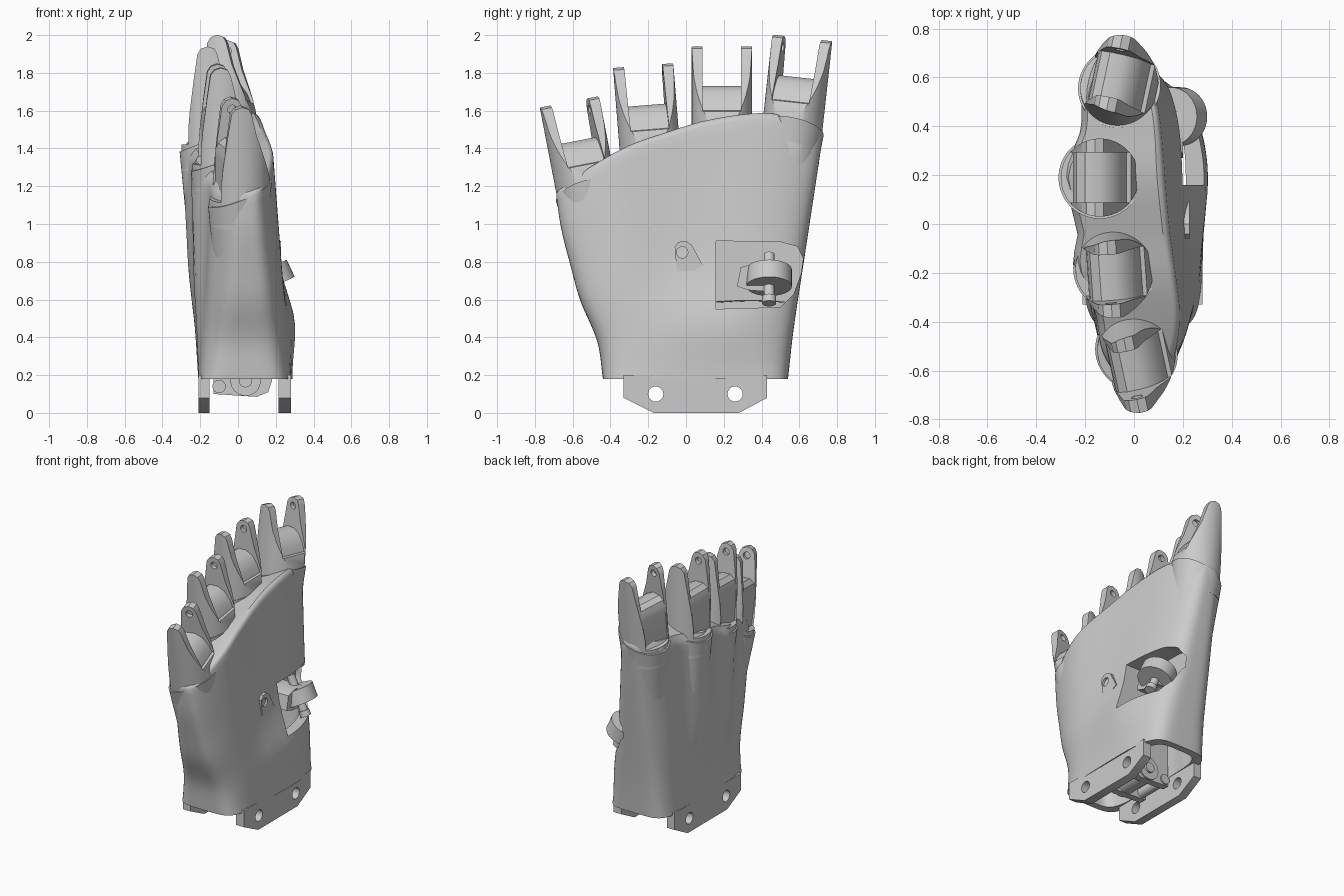
import bpy, bmesh, math
from mathutils import Matrix, Vector

if "Cube" in bpy.data.objects:
    bpy.data.objects.remove(bpy.data.objects["Cube"])

grey = bpy.data.materials.new("light_grey_plastic")
grey.use_nodes = True
grey.diffuse_color = (0.6, 0.6, 0.6, 1)
grey.node_tree.nodes["Principled BSDF"].inputs["Base Color"].default_value = grey.diffuse_color


def make(name, bm):
    bmesh.ops.recalc_face_normals(bm, faces=bm.faces)
    mesh = bpy.data.meshes.new(name)
    bm.to_mesh(mesh)
    bm.free()
    mesh.materials.append(grey)
    obj = bpy.data.objects.new(name, mesh)
    bpy.context.collection.objects.link(obj)
    return obj


def prism(name, points, axis, low, high):
    """Extrude an outline along x (points are y, z) or y (points are x, z)."""
    bm = bmesh.new()
    place = (lambda a, b, d: (d, a, b)) if axis == "x" else (lambda a, b, d: (a, d, b))
    face = bm.faces.new([bm.verts.new(place(a, b, low)) for a, b in points])
    new = bmesh.ops.extrude_face_region(bm, geom=[face])["geom"]
    shift = place(0, 0, high - low)
    bmesh.ops.translate(bm, vec=shift, verts=[v for v in new if isinstance(v, bmesh.types.BMVert)])
    return make(name, bm)


def rod(name, start, end, radius, sides=40, end_radius=None):
    start, end = Vector(start), Vector(end)
    turn = (end - start).to_track_quat("Z", "Y").to_matrix().to_4x4()
    bm = bmesh.new()
    bmesh.ops.create_cone(bm, cap_ends=True, segments=sides, radius1=radius,
                          radius2=end_radius or radius, depth=(end - start).length,
                          matrix=Matrix.Translation((start + end) / 2) @ turn)
    return make(name, bm)


def combine(obj, tool, operation="DIFFERENCE"):
    mod = obj.modifiers.new("cut", "BOOLEAN")
    mod.operation, mod.object, mod.solver = operation, tool, "EXACT"
    bpy.context.view_layer.objects.active = obj
    bpy.ops.object.modifier_apply(modifier=mod.name)
    bpy.data.objects.remove(tool)


def smooth(obj, angle=35):
    bpy.ops.object.select_all(action="DESELECT")
    obj.select_set(True)
    bpy.context.view_layer.objects.active = obj
    bpy.ops.object.shade_smooth_by_angle(angle=math.radians(angle))


def curve(points):
    """Smooth interpolation through (position, value) points."""
    n = len(points)
    slope = []
    for i in range(n):
        (a, b), (c, d) = points[max(i - 1, 0)], points[min(i + 1, n - 1)]
        slope.append((d - b) / (c - a))

    def value(x):
        x = min(max(x, points[0][0]), points[-1][0])
        i = max(k for k in range(n - 1) if points[k][0] <= x)
        (a, b), (c, d) = points[i], points[i + 1]
        h, s = c - a, (x - a) / (c - a)
        return (b * (1 + 2 * s) * (1 - s) ** 2 + slope[i] * h * s * (1 - s) ** 2
                + d * s * s * (3 - 2 * s) + slope[i + 1] * h * s * s * (s - 1))
    return value


# Palm shell: lofted rounded sections, scalloped at the knuckles, open at the wrist
outer_edge = curve([(0, -.44), (.2, -.47), (.42, -.56), (.6, -.61), (.8, -.66), (1, -.69)])
thumb_edge = curve([(0, .54), (.2, .57), (.5, .63), (.8, .69), (1, .73)])
back_top = curve([(-.69, -.1), (-.54, -.16), (-.36, -.17), (-.18, -.25), (0, -.23),
                  (.19, -.3), (.38, -.23), (.55, -.24), (.73, -.22)])
back_swell = curve([(0, 0), (.18, .2), (.42, .56), (.6, .7), (1, 1)])
palm_top = curve([(-.69, .2), (-.4, .2), (-.2, .17), (0, .14), (.3, .12), (.73, .11)])
rim = curve([(-.69, 1.17), (-.5, 1.3), (-.3, 1.41), (-.1, 1.48), (.1, 1.54), (.4, 1.58),
             (.6, 1.55), (.73, 1.5)])
WRIST, SIDES = .18, 112


def section_point(t, scale, angle):
    blend = min(t, 1)
    power = 5 - 2.1 * blend ** .5
    c, s = math.cos(angle), math.sin(angle)
    u = math.copysign(abs(c) ** (2 / power), c) * (.6 + .4 * scale)
    w = math.copysign(abs(s) ** (2 / power), s) * scale
    y0, y1 = outer_edge(blend), thumb_edge(blend)
    y = (y0 + y1) / 2 + u * (y1 - y0) / 2
    top_y = .02 + .71 * u
    bulge = .055 * math.exp(-((t - .22) / .16) ** 2 - ((y - .2) / .3) ** 2)
    palm = .28 + (palm_top(top_y) - .28) * blend + bulge
    back = -.21 + (back_top(top_y) + .21) * back_swell(blend)
    x = (palm + back) / 2 + w * (palm - back) / 2
    z = WRIST + t * (rim(top_y) - WRIST - .18 * t * min(w, 0) ** 2)
    return x, y, z


bm = bmesh.new()
rows = [(.3, .75), (0, .75)] + [(i / 24 * .98, 1) for i in range(25)]
rows += [(.994, .98), (1.002, .93), (1.005, .86)]
rings = [[bm.verts.new(section_point(t, k, 2 * math.pi * (i + .5) / SIDES)) for i in range(SIDES)]
         for t, k in rows]
for low, high in zip(rings, rings[1:]):
    for i in range(SIDES):
        j = (i + 1) % SIDES
        bm.faces.new((low[i], low[j], high[j], high[i]))
for ring in (rings[0], rings[-1]):
    for i in range(SIDES // 2 - 1):
        bm.faces.new((ring[i], ring[i + 1], ring[SIDES - 2 - i], ring[SIDES - 1 - i]))
palm = make("palm_shell", bm)

# Thumb window
window = [(.16, .55), (.5, .56), (.57, .63), (.61, .74), (.62, .82), (.59, .88), (.5, .905), (.16, .91)]
combine(palm, prism("window_cutter", window, "x", .03, .6))
smooth(palm)

# Wrist flaps with screw holes
flap = [(-.33, .2), (-.33, .08), (-.17, 0), (.28, 0), (.43, .08), (.43, .2)]
for name, low, high in (("palm_wrist_flap", .215, .28), ("back_wrist_flap", -.21, -.15)):
    obj = prism(name, flap, "x", low, high)
    for y in (-.16, .26):
        combine(obj, rod("hole_cutter", (low - .1, y, .1), (high + .1, y, .1), .04))
    smooth(obj)

# Finger knuckles: a post trimmed to two tapered prongs around a rounded stop, set in a slanted cup
prong = [(-.17, -.2), (.17, -.2), (.165, .0), (.12, .14), (.06, .3), (.03, .42), (.015, .448), (-.02, .46),
         (-.055, .448), (-.075, .42), (-.095, .28), (-.115, .12), (-.125, 0), (-.17, -.08)]
slot = [(-.2, -.06), (-.11, -.06), (-.11, .18), (-.095, .225), (-.06, .25), (0, .25), (.05, .225),
        (.09, .17), (.11, .12), (.2, .1), (.2, .6), (-.2, .6)]
fingers = [("little", .01, -.53, 1.195, .19, 12), ("ring", -.08, -.19, 1.38, .08, 4),
           ("middle", -.14, .19, 1.48, 0, 0), ("index", -.06, .565, 1.528, -.11, -12)]
for name, x, y, z, tilt, yaw in fingers:
    obj = rod(name + "_finger_knuckle", (0, 0, -.2), (0, 0, .5), .16, 64)
    combine(obj, prism("prong_cutter", prong, "y", -.3, .3), "INTERSECT")
    combine(obj, prism("slot_cutter", slot, "y", -.102, .102))
    combine(obj, rod("pin_cutter", (-.02, -.13, .4), (-.02, .13, .4), .024, 24))
    cup = rod(name + "_finger_cup", (0, 0, -.45), (0, 0, 0), .135, 64, .169)
    for v in cup.data.vertices:
        if v.co.z > -.1:
            v.co.z += .4 * v.co.x - .03
    for part in (obj, cup):
        part.matrix_world = (Matrix.Translation((x, y, z)) @ Matrix.Rotation(tilt, 4, "X")
                             @ Matrix.Rotation(math.radians(yaw), 4, "Z"))
        smooth(part)

# Thumb joint: tilted barrel, hinge pin and arm
centre, axis = Vector((.17, .44, .715)), Vector((.42, 0, -.9)).normalized()
smooth(rod("thumb_barrel", centre - axis * .05, centre + axis * .05, .12))
smooth(rod("thumb_pin", centre - axis * .14, centre + axis * .15, .028, 24))
smooth(rod("thumb_pin_head", centre + axis * .11, centre + axis * .15, .037, 24))
arm = [(.27, .67), (.33, .65), (.46, .64), (.46, .78), (.36, .79), (.29, .77)]
smooth(prism("thumb_arm", arm, "x", .02, .2))

# Cord guide on the palm
guide = [(-.06, .88), (-.04, .905), (0, .91), (.03, .89), (.09, .78), (.06, .765), (0, .7), (-.05, .76)]
lug = prism("cord_guide", guide, "x", .1, .228)
combine(lug, rod("cord_cutter", (.15, -.02, .85), (.4, -.02, .85), .03, 24))
smooth(lug)

# Cord tensioner inside the wrist
smooth(rod("tensioner_drum", (.04, -.1, .17), (.04, .2, .17), .08))
smooth(rod("tensioner_side_roller", (-.1, -.1, .14), (-.1, .2, .14), .035, 24))
smooth(rod("tensioner_pin", (.04, -.115, .17), (.04, .215, .17), .035, 24))
body = [(-.13, .5), (-.13, .1), (.1, .085), (.16, .11), (.18, .17), (.18, .5)]
for y in (-.09, .14):
    smooth(prism("tensioner_bracket", body, "y", y, y + .05))
